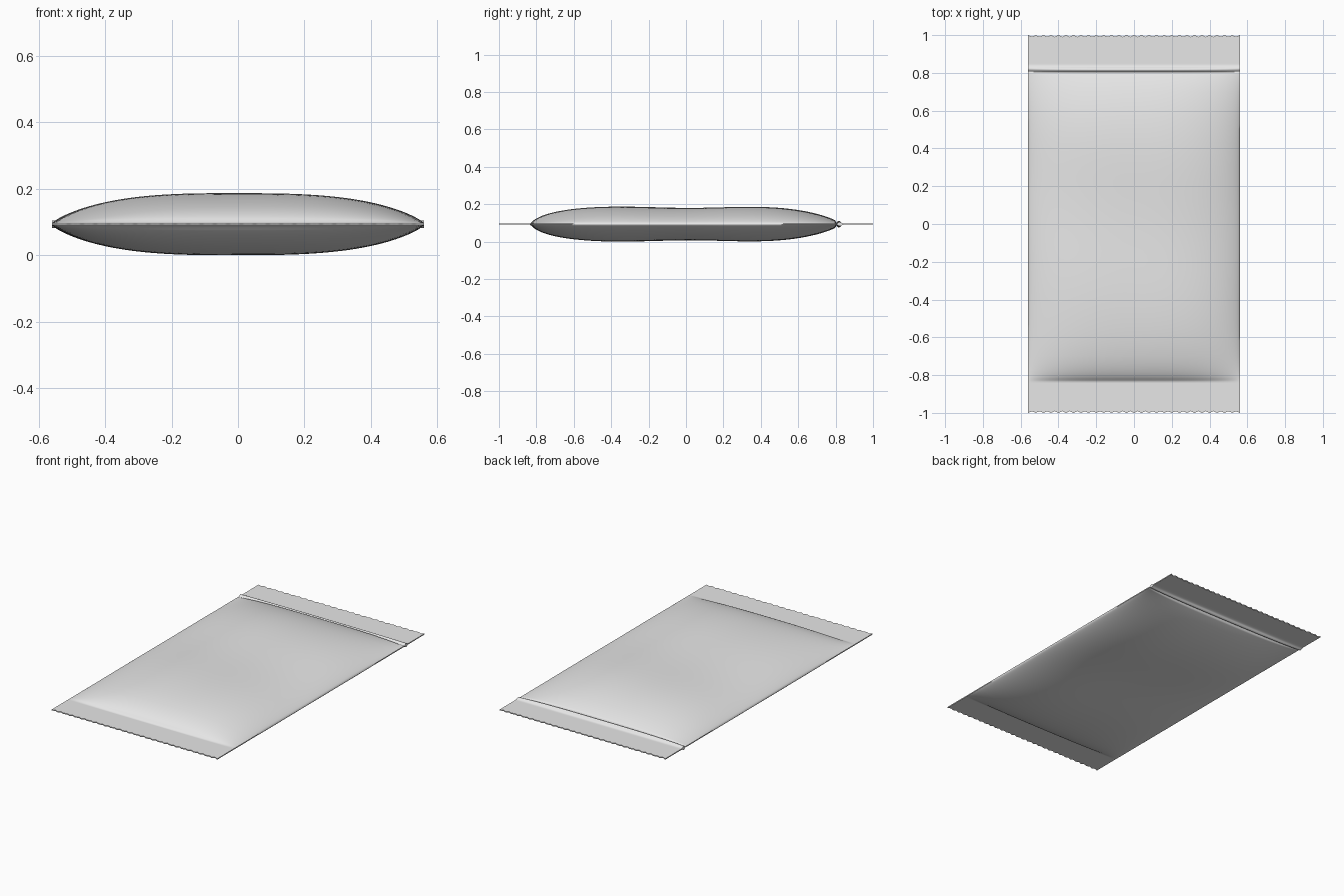
import bpy, bmesh, math

if "Cube" in bpy.data.objects:
    bpy.data.objects.remove(bpy.data.objects["Cube"])

HALF_W, PILLOW, MID = 0.56, 0.83, 0.097
TEETH, PER_TOOTH = 28, 6
SEAL = 0.003            # half thickness of the flat seals

# Plain foil material
foil = bpy.data.materials.new("plain grey foil")
foil.use_nodes = True
colour = (0.8, 0.8, 0.8, 1)
foil.diffuse_color = colour
foil.node_tree.nodes["Principled BSDF"].inputs["Base Color"].default_value = colour


def bump(d, width):
    return math.exp(-(d / width) ** 2)


def half_height(x, y):
    """Half thickness of the filled sachet at a point."""
    h = SEAL
    v = abs(y) / PILLOW
    if v < 1:
        across = max(0, 1 - abs(x / HALF_W) ** 3) ** 0.8
        along = (1 - v ** 6) ** 0.7 if y < 0 else (1 - v ** 5) ** 0.9
        wave = math.cos(math.tau * (y + 0.2 * x - 0.42) / 0.8)
        h += 0.09 * across * along * (0.97 + 0.04 * wave)
    # Raised bead and tear groove beside the back seal
    h += 0.008 * bump(y - 0.822, 0.012)
    h *= 1 - 0.6 * bump(y - 0.805, 0.005)
    return h


# Rows are closer together near the seals
def span(a, b, n):
    return [a + (b - a) * i / n for i in range(n)]


rows = (span(-1, -0.85, 4) + span(-0.85, -0.7, 20) + span(-0.7, 0.7, 50)
        + span(0.7, 0.78, 10) + span(0.78, 0.86, 36) + span(0.86, 1, 4) + [1])
cols = TEETH * PER_TOOTH

# Upper and lower skins, with small teeth cut into both ends
bm = bmesh.new()
skins = []
for side in (1, -1):
    grid = []
    for y in rows:
        line = []
        for i in range(cols + 1):
            x = HALF_W * (2 * i / cols - 1)
            tooth = abs(2 * (i % PER_TOOTH) / PER_TOOTH - 1)
            yy = y * (1 - 0.009 * (1 - tooth)) if abs(y) == 1 else y
            line.append(bm.verts.new((x, yy, MID + side * half_height(x, y))))
        grid.append(line)
    skins.append(grid)
    for a, b in zip(grid, grid[1:]):
        for i in range(cols):
            bm.faces.new((a[i], a[i + 1], b[i + 1], b[i]))

# Close the rim between the two skins
def border(g):
    return (g[0] + [r[-1] for r in g[1:-1]] + g[-1][::-1]
            + [r[0] for r in g[-2:0:-1]])


top, bottom = border(skins[0]), border(skins[1])
for i in range(len(top)):
    j = (i + 1) % len(top)
    bm.faces.new((top[i], top[j], bottom[j], bottom[i]))

bmesh.ops.recalc_face_normals(bm, faces=bm.faces)
lowest = min(v.co.z for v in bm.verts)
bmesh.ops.translate(bm, verts=bm.verts, vec=(0, 0, -lowest))

mesh = bpy.data.meshes.new("sachet")
bm.to_mesh(mesh)
bm.free()
mesh.materials.append(foil)
sachet = bpy.data.objects.new("sachet", mesh)
bpy.context.collection.objects.link(sachet)
bpy.context.view_layer.objects.active = sachet
sachet.select_set(True)
bpy.ops.object.shade_smooth_by_angle(angle=math.radians(50))
